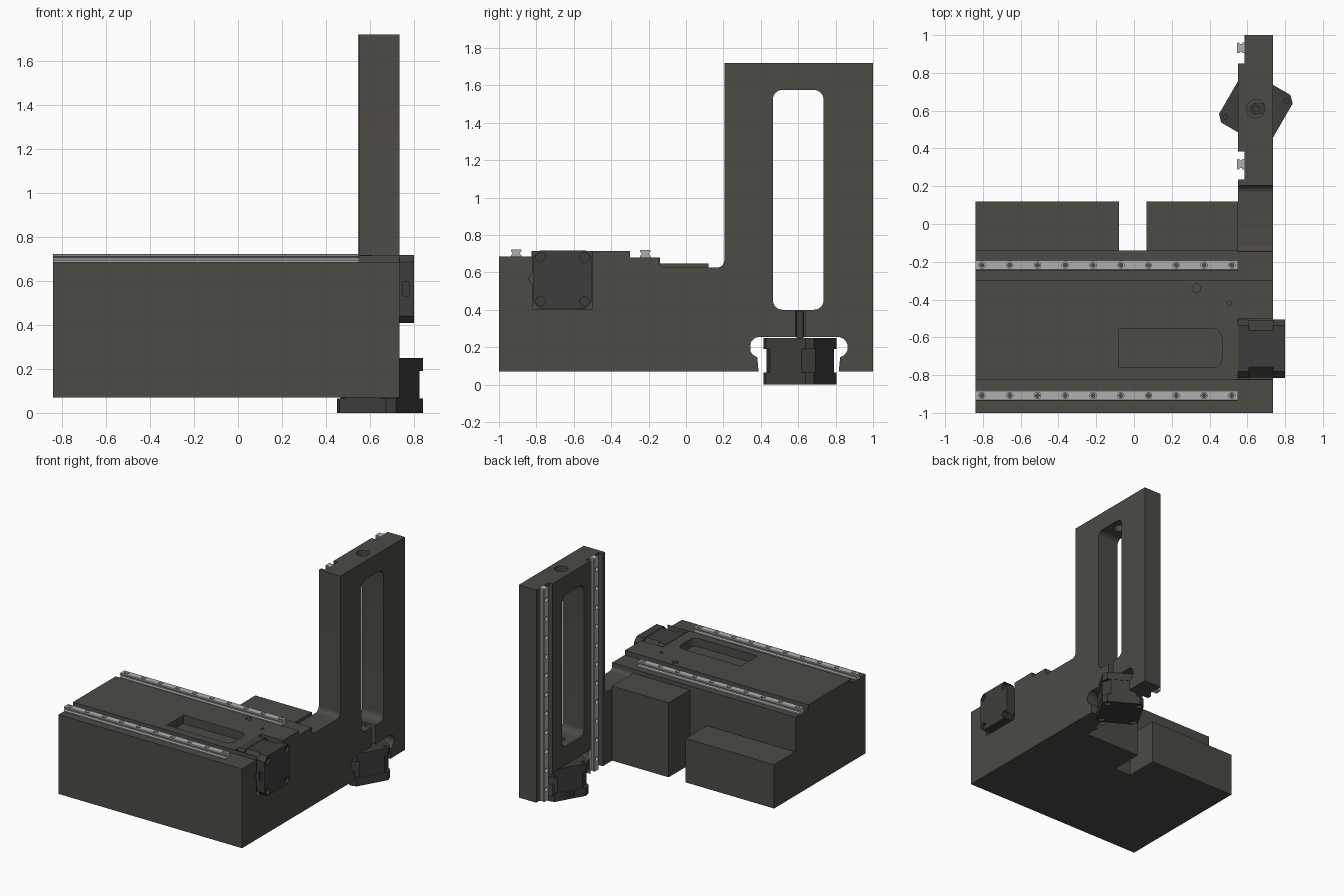
import bpy, bmesh, math
from mathutils import Matrix, Vector

if "Cube" in bpy.data.objects:
    bpy.data.objects.remove(bpy.data.objects["Cube"])

def material(name, col):
    m = bpy.data.materials.new(name)
    m.diffuse_color = (*col, 1)
    m.use_nodes = True
    m.node_tree.nodes["Principled BSDF"].inputs["Base Color"].default_value = m.diffuse_color
    return m

DARK = material("dark_casting", (0.075, 0.07, 0.06))
BLACK = material("motor_black", (0.05, 0.048, 0.043))
STEEL = material("rail_steel", (0.42, 0.43, 0.43))

def finish(name, bm, mat, matrix=None):
    bmesh.ops.recalc_face_normals(bm, faces=bm.faces)
    me = bpy.data.meshes.new(name)
    bm.to_mesh(me)
    bm.free()
    if matrix:
        me.transform(matrix)
    if mat:
        me.materials.append(mat)
    ob = bpy.data.objects.new(name, me)
    bpy.context.collection.objects.link(ob)
    return ob

def add_prism(bm, pts, axis, lo, hi):
    """Extrude a 2D outline: axis x takes (y, z) points, axis z takes (x, y)."""
    put = (lambda p, d: (d, p[0], p[1])) if axis == 'x' else (lambda p, d: (p[0], p[1], d))
    a = [bm.verts.new(put(p, lo)) for p in pts]
    b = [bm.verts.new(put(p, hi)) for p in pts]
    bm.faces.new(a[::-1])
    bm.faces.new(b)
    for i in range(len(pts)):
        j = (i + 1) % len(pts)
        bm.faces.new((a[i], a[j], b[j], b[i]))

def prism(name, pts, axis, lo, hi, mat=None, matrix=None):
    bm = bmesh.new()
    add_prism(bm, pts, axis, lo, hi)
    return finish(name, bm, mat, matrix)

def arc(cx, cy, r, a0, a1, n=8):
    return [(cx + r * math.cos(math.radians(a0 + (a1 - a0) * i / n)),
             cy + r * math.sin(math.radians(a0 + (a1 - a0) * i / n))) for i in range(n + 1)]

def circle(cx, cy, r, n=24):
    return arc(cx, cy, r, 0, 360, n)[:-1]

def rect(x0, y0, x1, y1):
    return [(x0, y0), (x1, y0), (x1, y1), (x0, y1)]

def round_rect(x0, y0, x1, y1, r):
    return (arc(x1 - r, y1 - r, r, 0, 90) + arc(x0 + r, y1 - r, r, 90, 180)
            + arc(x0 + r, y0 + r, r, 180, 270) + arc(x1 - r, y0 + r, r, 270, 360))

def octagon(h, c):
    k = h - c
    return [(h, -k), (h, k), (k, h), (-k, h), (-h, k), (-h, -k), (-k, -h), (k, -h)]

def cut(ob, outlines, axis, lo, hi, matrix=None):
    """Subtract several separate prisms from an object."""
    bm = bmesh.new()
    for pts in outlines:
        add_prism(bm, pts, axis, lo, hi)
    tool = finish("cutter", bm, None, matrix)
    tool.hide_render = True
    mod = ob.modifiers.new("cut", 'BOOLEAN')
    mod.operation, mod.solver, mod.object = 'DIFFERENCE', 'EXACT', tool
    bpy.context.view_layer.objects.active = ob
    bpy.ops.object.modifier_apply(modifier=mod.name)
    bpy.data.objects.remove(tool)

# Bed: stepped block with a raised centre between the two rail seats
bed = prism("bed_block", [(-1, 0.07), (-0.14, 0.07), (-0.14, 0.68), (-0.30, 0.68), (-0.30, 0.715),
                          (-0.825, 0.715), (-0.825, 0.685), (-1, 0.685)], 'x', -0.84, 0.55, DARK)
pocket = [(-0.08, -0.76)] + arc(0.415, -0.71, 0.05, -90, 0) + arc(0.415, -0.605, 0.05, 0, 90) + [(-0.08, -0.555)]
cut(bed, [pocket, circle(0.33, -0.34, 0.022), circle(0.505, -0.42, 0.012)], 'z', 0.65, 0.8)

# Rear blocks, low one on the left and tall one beside the column
prism("rear_low_block", rect(-0.84, -0.14, -0.08, 0.12), 'z', 0.07, 0.41, DARK)
prism("rear_tall_block", rect(0.065, -0.14, 0.55, 0.12), 'z', 0.07, 0.648, DARK)

# Side frame: L-shaped plate carrying the column
outline = ([(-1, 0.07), (1, 0.07), (1, 1.72), (0.205, 1.72)]
           + arc(0.165, 0.665, 0.04, 0, -90) + arc(-0.115, 0.655, 0.03, 270, 180)
           + [(-0.145, 0.68), (-0.30, 0.68), (-0.30, 0.715), (-0.825, 0.715), (-0.825, 0.685), (-1, 0.685)])
frame = prism("side_frame", outline, 'x', 0.55, 0.735, DARK)
cut(frame, [round_rect(0.465, 0.40, 0.735, 1.575, 0.05)], 'x', 0.4, 0.9)      # window
seat = ([(0.395, 0.0), (0.81, 0.0)] + arc(0.81, 0.2, 0.055, -75, 90, 14)
        + arc(0.395, 0.2, 0.055, 90, 255, 14))
cut(frame, [seat], 'x', 0.4, 0.9)                                            # column motor seat
cut(frame, [rect(-0.82, 0.405, -0.5, 0.9)], 'x', 0.5, 0.9)                   # bed motor seat
cut(frame, [circle(-0.815, 0.565, 0.025)], 'x', 0.5, 0.9)                    # cable relief
cut(frame, [rect(0.5, 0.235, 0.585, 0.385), rect(0.5, 0.85, 0.585, 1.1)], 'z', 0, 2)  # rail seats
cut(frame, [circle(0.645, 0.61, 0.048)], 'z', 1.4, 1.8)                      # top bearing hole
cut(frame, [circle(0.645, 0.61, 0.03)], 'z', 0.2, 0.5)                       # shaft hole
cut(frame, [rect(0.645, 0.585, 0.8, 0.635)], 'z', 0.2, 0.45)                 # shaft slot

# Linear rails with counterbored bolt holes
RAIL = [(-0.028, 0), (0.028, 0), (0.028, 0.01), (0.02, 0.017), (0.02, 0.024), (0.028, 0.03),
        (0.028, 0.037), (0.024, 0.041), (-0.024, 0.041), (-0.028, 0.037), (-0.028, 0.03),
        (-0.02, 0.024), (-0.02, 0.017), (-0.028, 0.01)]

def rail(name, length, first, count, matrix):
    ob = prism(name, RAIL, 'x', 0, length, STEEL, matrix)
    xs = [first + 0.147 * i for i in range(count)]
    cut(ob, [circle(x, 0, 0.017, 16) for x in xs], 'z', 0.022, 0.06, matrix)
    cut(ob, [circle(x, 0, 0.010, 16) for x in xs], 'z', -0.02, 0.05, matrix)

TURN = Matrix.Rotation(-math.pi / 2, 4, 'Y')     # local x -> z, local z -> -x
rail("bed_rail_front", 1.39, 0.035, 10, Matrix.Translation((-0.84, -0.908, 0.682)))
rail("bed_rail_rear", 1.39, 0.035, 10, Matrix.Translation((-0.84, -0.218, 0.679)))
rail("column_rail_inner", 1.65, 0.09, 11, Matrix.Translation((0.586, 0.317, 0.07)) @ TURN)
rail("column_rail_outer", 1.65, 0.09, 11, Matrix.Translation((0.586, 0.932, 0.07)) @ TURN)

# Stepper motors: two end caps, a narrower core and a shaft
def motor(name, matrix, shaft):
    corners = [(sx * 0.118, sy * 0.118) for sx in (-1, 1) for sy in (-1, 1)]
    back = prism(name + "_back_cap", octagon(0.155, 0.033), 'z', 0, 0.065, BLACK, matrix)
    cut(back, [circle(x, y, 0.025) for x, y in corners], 'z', -0.02, 0.02, matrix)
    cut(back, [rect(-0.033, -0.2, 0.033, -0.135)], 'z', 0.022, 0.05, matrix)   # plug socket
    prism(name + "_core", octagon(0.152, 0.055), 'z', 0.065, 0.19, BLACK, matrix)
    front = prism(name + "_front_cap", octagon(0.155, 0.033), 'z', 0.19, 0.25, BLACK, matrix)
    cut(front, [circle(x, y, 0.012) for x, y in corners], 'z', 0.215, 0.3, matrix)
    prism(name + "_shaft", circle(0, 0, 0.019), 'z', 0.25, 0.25 + shaft, BLACK, matrix)

motor("column_motor", Matrix.Translation((0.645, 0.61, 0)) @ Matrix.Rotation(math.radians(240), 4, 'Z'), 0.14)
motor("bed_motor", Matrix.Translation((0.80, -0.66, 0.563)) @ TURN, 0.05)

# Smooth the round parts, keep the edges sharp
bpy.ops.object.select_all(action='SELECT')
bpy.ops.object.shade_smooth_by_angle(angle=math.radians(30))
bpy.ops.object.select_all(action='DESELECT')
